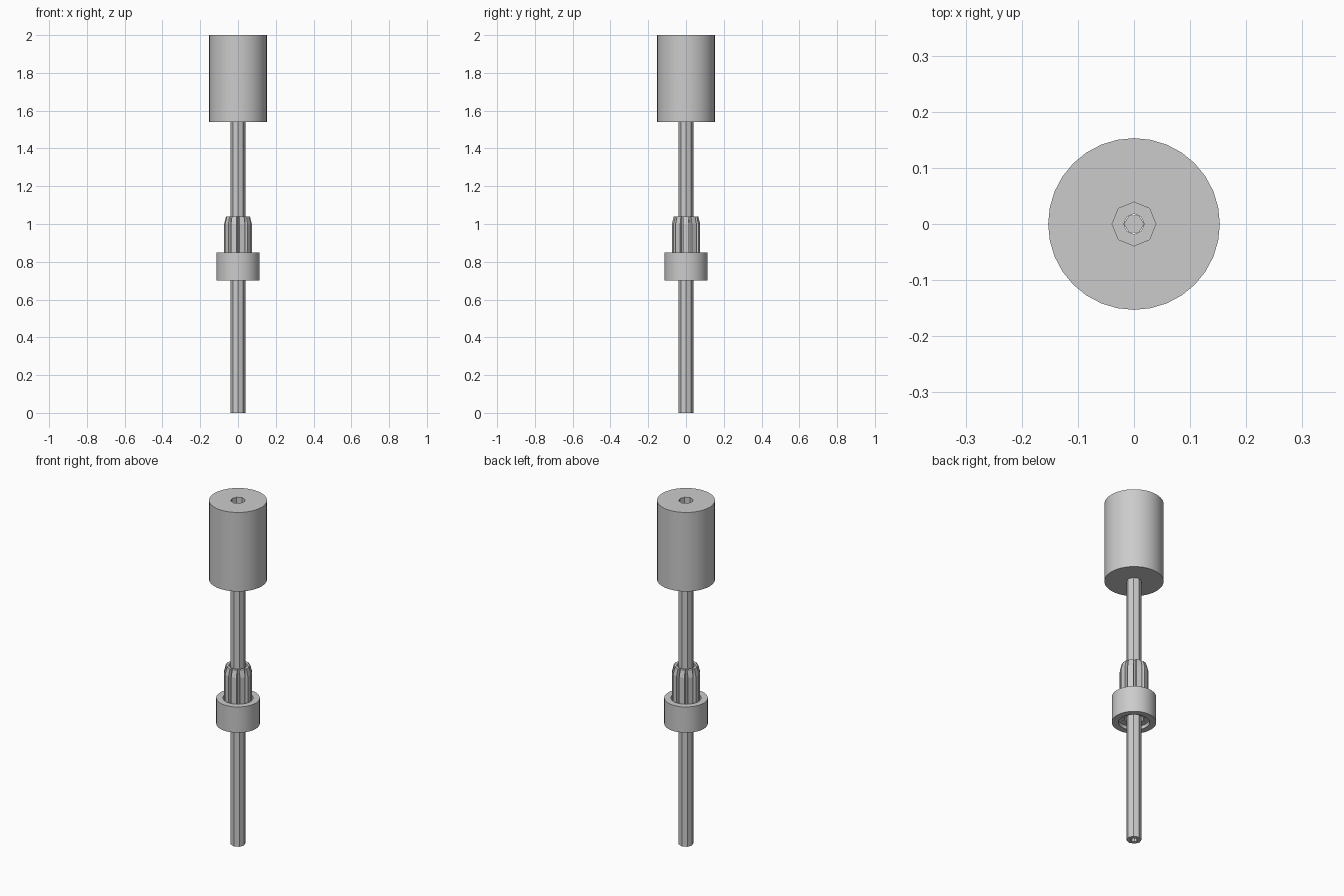
import bpy
from math import sin, cos, pi, radians

cube = bpy.data.objects.get("Cube")
if cube:
    bpy.data.objects.remove(cube)

steel = bpy.data.materials.new("grey steel")
steel.use_nodes = True
GREY = (0.6, 0.6, 0.6, 1)
steel.diffuse_color = GREY
steel.node_tree.nodes["Principled BSDF"].inputs["Base Color"].default_value = GREY


def ring(radius, sides, z):
    """One horizontal polygon of points."""
    return [(radius * cos(2 * pi * i / sides), radius * sin(2 * pi * i / sides), z)
            for i in range(sides)]


def gear_ring(tip, root, teeth, z):
    """One toothed outline: two tip points and two root points per tooth."""
    points = []
    for i in range(teeth):
        for offset, r in ((-0.32, tip), (0.32, tip), (0.4, root), (0.6, root)):
            a = 2 * pi * (i + offset) / teeth
            points.append((r * cos(a), r * sin(a), z))
    return points


def loft(name, rings, closed=False, smooth=False):
    """Skin equal rings; join last to first for a tube, otherwise cap the ends."""
    n, count = len(rings[0]), len(rings)
    verts = [p for r in rings for p in r]
    faces = []
    for k in range(count if closed else count - 1):
        a, b = k * n, (k + 1) % count * n
        for i in range(n):
            j = (i + 1) % n
            faces.append((a + i, a + j, b + j, b + i))
    if not closed:
        faces.append(tuple(reversed(range(n))))
        faces.append(tuple(range((count - 1) * n, count * n)))
    mesh = bpy.data.meshes.new(name)
    mesh.from_pydata(verts, [], faces)
    mesh.materials.append(steel)
    obj = bpy.data.objects.new(name, mesh)
    bpy.context.collection.objects.link(obj)
    if smooth:
        bpy.ops.object.select_all(action='DESELECT')
        obj.select_set(True)
        bpy.context.view_layer.objects.active = obj
        bpy.ops.object.shade_smooth_by_angle(angle=radians(30))
    return obj


def tube(name, outer, inner, bottom, top, sides, smooth=False):
    profile = ((outer, bottom), (outer, top), (inner, top), (inner, bottom))
    return loft(name, [ring(r, sides, z) for r, z in profile], True, smooth)


# Motor body with an open octagonal bore
body = [ring(0.153, 32, 1.54), ring(0.153, 32, 2), ring(0.039, 32, 2), ring(0.039, 32, 1.54)]
for k in (2, 3):
    corners = ring(0.039, 8, body[k][0][2])
    body[k] = [tuple(a + (b - a) * (i % 4) / 4 for a, b in
                     zip(corners[i // 4], corners[(i // 4 + 1) % 8])) for i in range(32)]
loft("motor_body", body, True, True)

# Eight-sided shaft with a narrow bore and an inner core
tube("shaft", 0.039, 0.018, 0, 1.6, 8)
loft("shaft_core", [ring(0.018, 6, 0.03), ring(0.018, 6, 1.5)])

# Splined pinion with chamfered tooth ends
levels = ((0.075, 0.72), (0.075, 1.0), (0.065, 1.04))
pinion = [gear_ring(tip, 0.057, 10, z) for tip, z in levels]
pinion += [ring(0.048, 40, 1.04), ring(0.048, 40, 0.72)]
# Turn the bore points to line up with the first tooth
for k in (3, 4):
    z = pinion[k][0][2]
    pinion[k] = [(0.048 * cos(2 * pi * (i - 1.3) / 40), 0.048 * sin(2 * pi * (i - 1.3) / 40), z)
                 for i in range(40)]
loft("pinion", pinion, True)

# Clutch collar around the foot of the pinion
tube("clutch_collar", 0.115, 0.08, 0.7, 0.85, 32, True)
tube("collar_inner_ring", 0.08, 0.06, 0.72, 0.8, 32, True)
